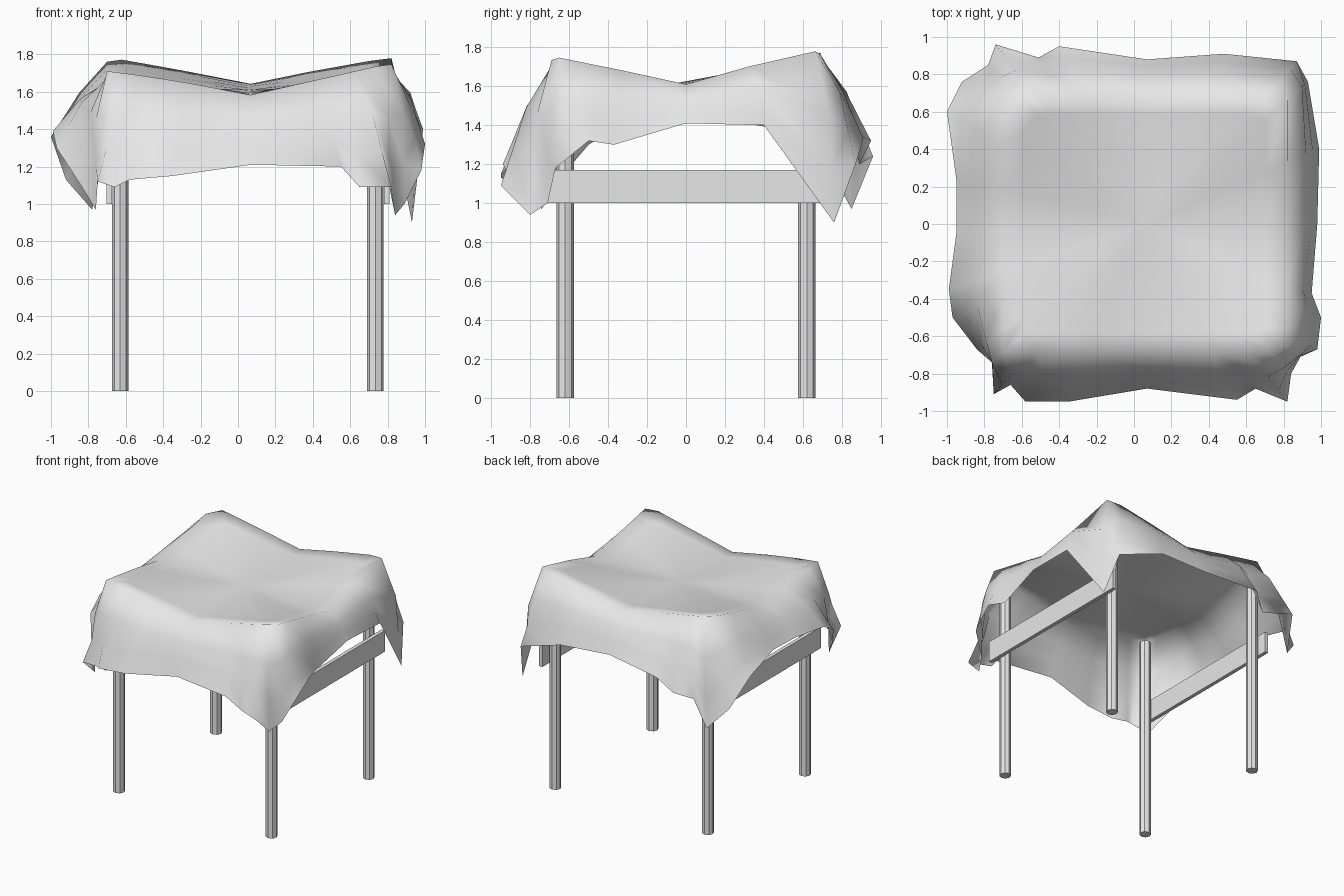
import bpy
import bmesh

cube = bpy.data.objects.get("Cube")
if cube:
    bpy.data.objects.remove(cube)

grey = bpy.data.materials.new("plain_grey")
grey.use_nodes = True
grey.diffuse_color = (0.8, 0.8, 0.8, 1)
grey.node_tree.nodes["Principled BSDF"].inputs["Base Color"].default_value = grey.diffuse_color

# Centre and half size of the supporting frame, at the fold of the cloth
CENTRE_X, HALF_X, HALF_Y = 0.06, 0.76, 0.69


def add_object(name, bm, smooth=False):
    """Turn a bmesh into a named object with the shared material."""
    mesh = bpy.data.meshes.new(name)
    bmesh.ops.recalc_face_normals(bm, faces=bm.faces)
    for face in bm.faces:
        face.smooth = smooth
    bm.to_mesh(mesh)
    bm.free()
    mesh.materials.append(grey)
    obj = bpy.data.objects.new(name, mesh)
    bpy.context.collection.objects.link(obj)
    return obj


def add_post(name, x, y, height=1.65):
    bm = bmesh.new()
    bmesh.ops.create_cone(bm, cap_ends=True, segments=8, radius1=0.044,
                          radius2=0.044, depth=height)
    add_object(name, bm).location = (x, y, height / 2)


def add_rail(name, x):
    bm = bmesh.new()
    bmesh.ops.create_cube(bm, size=1)
    bmesh.ops.scale(bm, vec=(0.03, 1.44, 0.17), verts=bm.verts)
    add_object(name, bm).location = (x, 0, 1.085)


def top_point(a, b):
    """Point of the sagging top; a and b run from -1 to 1 between the posts."""
    sag = 1.61 + 0.03 * b
    peak = 1.759 + 0.011 * a + 0.026 * b - 0.011 * a * b
    height = sag + (peak - sag) * abs(a * b) ** 0.9
    return CENTRE_X + a * HALF_X, b * HALF_Y, height


def drape_point(fold, edge, t, bulge):
    """Point on the hanging skirt, pushed outwards a little."""
    x, y, z = (f + (e - f) * t for f, e in zip(fold, edge))
    return CENTRE_X + (x - CENTRE_X) * bulge, y * bulge, z


# Hem of the cloth, one line for each side and its corner
front_hem = [(-.76, -.74, .97), (-.75, -.91, 1.12), (-.66, -.86, 1.09), (-.58, -.95, 1.13),
             (-.35, -.95, 1.15), (.07, -.88, 1.21), (.55, -.94, 1.2), (.65, -.88, 1.09),
             (.82, -.95, 1.09), (.84, -.8, .94)]
left_hem = [(.89, -.71, 1), (.98, -.67, 1.18), (1, -.5, 1.32), (.95, -.37, 1.3),
            (.98, 0, 1.41), (.99, .4, 1.4), (.93, .76, .9)]
back_hem = [(.87, .87, 1.2), (.48, .91, 1.33), (.07, .88, 1.35), (-.4, .95, 1.32),
            (-.51, .89, 1.2), (-.74, .96, 1.24), (-.78, .85, .97)]
right_hem = [(-.92, .76, 1.13), (-1, .6, 1.36), (-.95, .24, 1.42), (-.95, -.05, 1.41),
             (-.99, -.35, 1.39), (-.97, -.5, 1.3), (-.84, -.67, 1.1)]
hem = front_hem + left_hem + back_hem + right_hem


def add_cloth(name):
    bm = bmesh.new()
    spokes = []
    for edge in hem:
        a, b = (edge[0] - CENTRE_X) / HALF_X, edge[1] / HALF_Y
        reach = max(abs(a), abs(b))
        a, b = a / reach, b / reach
        fold = top_point(a, b)
        points = [top_point(a * s, b * s) for s in (0.3, 0.6, 0.85)]
        points += [fold, drape_point(fold, edge, 0.35, 1.05),
                   drape_point(fold, edge, 0.7, 1.02), edge]
        spokes.append([bm.verts.new(p) for p in points])
    middle = bm.verts.new(top_point(0, 0))
    # Join each spoke to the next one
    for one, two in zip(spokes, spokes[1:] + spokes[:1]):
        bm.faces.new((middle, one[0], two[0]))
        for i in range(len(one) - 1):
            bm.faces.new((one[i], one[i + 1], two[i + 1], two[i]))
    add_object(name, bm, smooth=True)


# Four posts and two side rails
for depth, y in (("front", -0.62), ("back", 0.62)):
    for side, x in (("right", -0.63), ("left", 0.735)):
        add_post(f"{depth}_{side}_post", x, y)
add_rail("right_rail", -0.688)
add_rail("left_rail", 0.795)

add_cloth("draped_cloth")
